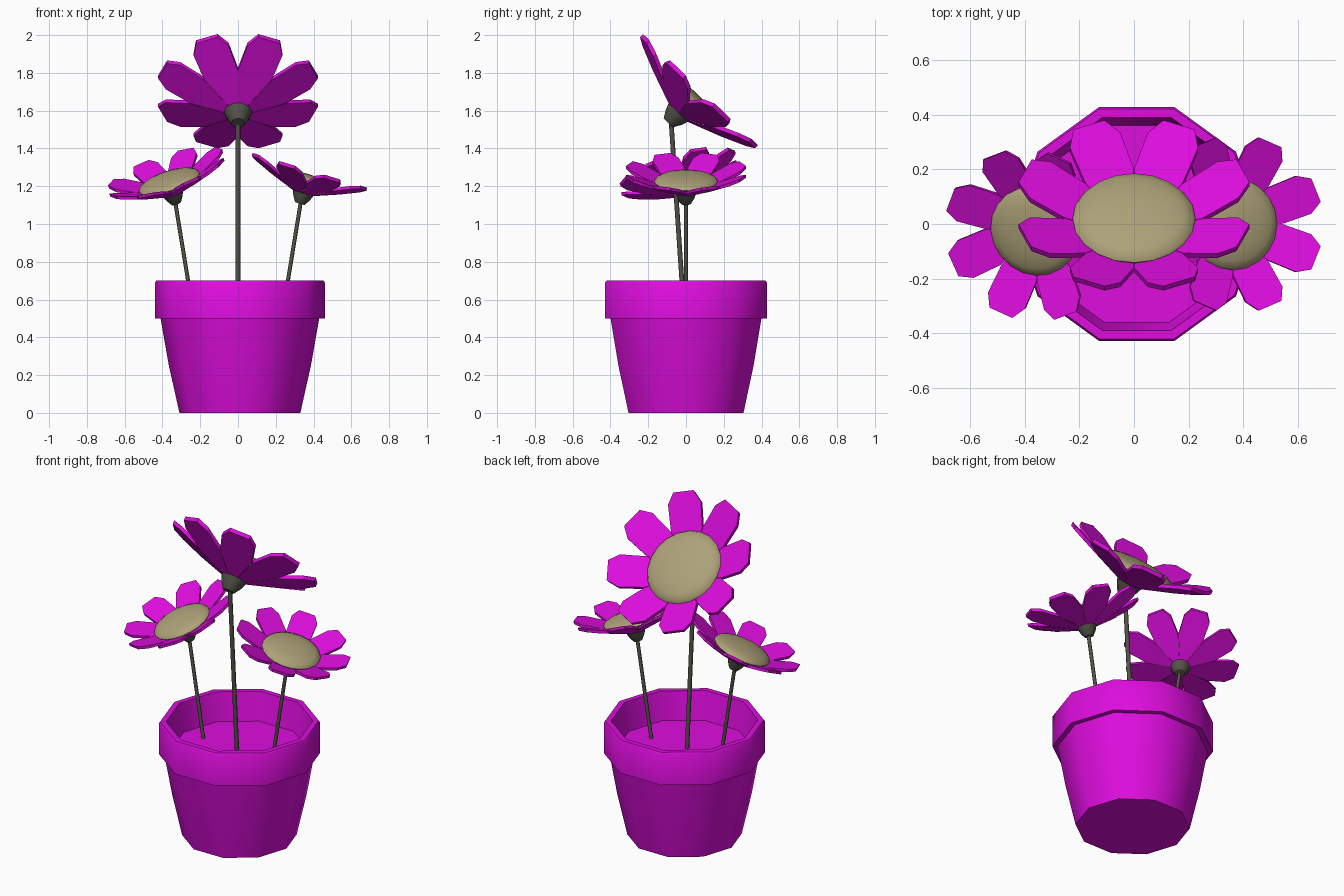
import bpy, bmesh, math
from mathutils import Vector, Matrix

if "Cube" in bpy.data.objects:
    bpy.data.objects.remove(bpy.data.objects["Cube"])


def material(name, rgb):
    m = bpy.data.materials.new(name)
    m.diffuse_color = (*rgb, 1)
    m.use_nodes = True
    m.node_tree.nodes["Principled BSDF"].inputs["Base Color"].default_value = m.diffuse_color
    return m


MAGENTA = material("magenta", (0.73, 0.004, 0.73))
TAN = material("tan", (0.42, 0.36, 0.19))
DARK = material("dark_olive", (0.085, 0.085, 0.065))


def finish(bm, name, mat, matrix=Matrix(), smooth=None):
    bmesh.ops.recalc_face_normals(bm, faces=bm.faces)
    bm.transform(matrix)
    me = bpy.data.meshes.new(name)
    bm.to_mesh(me)
    bm.free()
    me.materials.append(mat)
    ob = bpy.data.objects.new(name, me)
    bpy.context.collection.objects.link(ob)
    if smooth:
        bpy.ops.object.select_all(action='DESELECT')
        ob.select_set(True)
        bpy.context.view_layer.objects.active = ob
        bpy.ops.object.shade_smooth_by_angle(angle=math.radians(smooth))
    return ob


def lathe(name, profile, sides, mat, matrix=Matrix(), smooth=None):
    """Revolve (radius, height) points around z and cap both ends."""
    bm = bmesh.new()
    rings = [[bm.verts.new((r * math.cos(math.tau * i / sides),
                            r * math.sin(math.tau * i / sides), z))
              for i in range(sides)] for r, z in profile]
    for a, b in zip(rings, rings[1:]):
        for i in range(sides):
            j = (i + 1) % sides
            bm.faces.new((a[i], a[j], b[j], b[i]))
    bm.faces.new(rings[0])
    bm.faces.new(rings[-1])
    return finish(bm, name, mat, matrix, smooth)


def stem(name, a, b, radius):
    a, b = Vector(a), Vector(b)
    d = b - a
    m = Matrix.Translation(a) @ Vector((0, 0, 1)).rotation_difference(d).to_matrix().to_4x4()
    lathe(name, [(radius, 0), (radius, d.length)], 8, DARK, m, 50)


# half outline of one petal: distance from centre, half width
PETAL = [(0.235, 0.096), (0.372, 0.1), (0.432, 0.062)]


def petals(name, matrix):
    bm = bmesh.new()
    outline = [(0, 0)] + PETAL + [(r, -w) for r, w in reversed(PETAL)]
    for k in range(8):
        rot = Matrix.Rotation(math.tau * (k + 0.5) / 8, 4, 'Z')
        low, top = [[bm.verts.new(rot @ Vector((r, w, h + 0.4 * r))) for r, w in outline]
                    for h in (0.015, 0.038)]
        bm.faces.new(low[::-1])
        bm.faces.new(top)
        for i in range(1, len(outline) - 1):
            bm.faces.new((low[i], low[i + 1], top[i + 1], top[i]))
    finish(bm, name, MAGENTA, matrix)


def flower(name, root, base, normal, scale):
    n = Vector(normal).normalized()
    m = (Matrix.Translation(base)
         @ Vector((0, 0, 1)).rotation_difference(n).to_matrix().to_4x4()
         @ Matrix.Scale(scale, 4))
    stem(name + "_stem", root, base, 0.0125 if scale == 1 else 0.0105)
    # cup under the petals
    lathe(name + "_cup", [(0.035, -0.035), (0.06, 0.005), (0.075, 0.042)], 10, DARK, m, 40)
    petals(name + "_petals", m)
    # domed seed disc
    bm = bmesh.new()
    bmesh.ops.create_uvsphere(bm, u_segments=20, v_segments=10, radius=0.225)
    bm.transform(Matrix.Translation((0, 0, 0.13)) @ Matrix.Diagonal((1, 1, 0.235, 1)))
    finish(bm, name + "_disc", TAN, m, 60)


# pot: outside wall, rim, inside wall and soil in one ten-sided lathe
lathe("pot", [(0.32, 0), (0.376, 0.25), (0.42, 0.5), (0.45, 0.5), (0.45, 0.69), (0.443, 0.7),
              (0.41, 0.7), (0.38, 0.53)],
      10, MAGENTA, Matrix.Translation((0.01, 0, 0)), 40)

flower("tall_flower", (0, 0, 0.52), (0, -0.07, 1.56), (0, 0.695, 0.719), 1)
flower("left_flower", (-0.235, 0, 0.52), (-0.335, 0, 1.133), (-0.3, -0.27, 0.91), 0.75)
flower("right_flower", (0.235, 0, 0.52), (0.335, 0, 1.133), (0.29, 0, 0.957), 0.75)

# keep the tall stem straight behind its cup by leaning it slightly to the front
bpy.data.objects["tall_flower_stem"].location.y = -0.01
